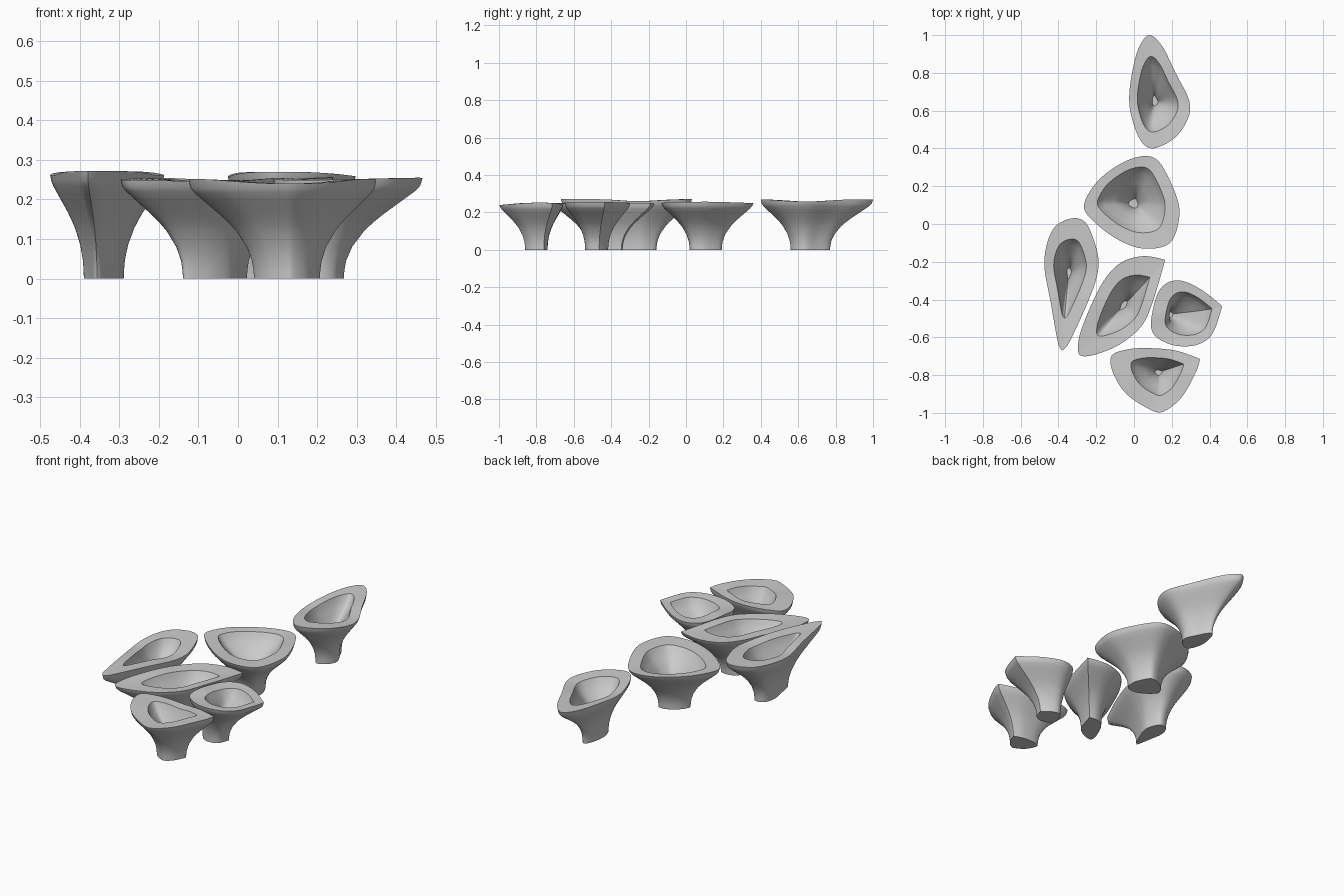
import bpy, bmesh, math
from mathutils import Vector

cube = bpy.data.objects.get("Cube")
if cube:
    bpy.data.objects.remove(cube)

grey = bpy.data.materials.new("light_grey")
grey.use_nodes = True
color = (0.6, 0.6, 0.6, 1)
grey.diffuse_color = color
grey.node_tree.nodes["Principled BSDF"].inputs["Base Color"].default_value = color

STEPS = 7
# flared outer wall: (scale, height) from the foot up to the lip
OUTER = [(.35, 0), (.355, .02), (.37, .045), (.42, .08), (.52, .12), (.59, .14),
         (.67, .16), (.76, .18), (.85, .2), (.94, .22), (.98, .233)]
# funnel inside: (scale of the opening, height) from the opening down
INNER = [(.92, .225), (.8, .2), (.53, .16), (.32, .12), (.2, .085), (.14, .06)]


def closed_curve(points, corners):
    """Smooth closed outline through the points, creased at the corners."""
    pts = [Vector(p) / 100 for p in points]
    n = len(pts)
    tangents = [Vector((0, 0)) if i in corners else (pts[(i + 1) % n] - pts[i - 1]) / 2
                for i in range(n)]
    out = []
    for i in range(n):
        j = (i + 1) % n
        chord = (pts[j] - pts[i]).length
        a, b = (t.normalized() * min(t.length, chord * 1.1) for t in (tangents[i], tangents[j]))
        for k in range(STEPS):
            t = k / STEPS
            h = t * t * (3 - 2 * t)
            out.append(pts[i] * (1 - h) + pts[j] * h
                       + a * (t * (1 - t) ** 2) - b * (t * t * (1 - t)))
    return out


def vessel(name, points, foot, mouth, opening, height, wave=.004, corners=()):
    outline = closed_curve(points, corners)
    foot, mouth = Vector(foot) / 100, Vector(mouth) / 100
    stretch = height / .25
    rings = [(foot, s, z * stretch, 0) for s, z in OUTER]
    rings += [(foot, 1, height, 1), (mouth, opening, height - .004, 1)]
    for s, z in INNER:
        centre = foot.lerp(mouth, min(1, s))
        rings.append((centre, opening * s, z * stretch, s * .5))

    bm = bmesh.new()
    loops = []
    for centre, s, z, ripple in rings:
        loop = []
        for p in outline:
            d = p - foot
            lift = wave * ripple * math.cos(2 * math.atan2(d.y, d.x))
            q = centre + (p - centre) * s
            loop.append(bm.verts.new((q.x, q.y, z + lift)))
        loops.append(loop)
    n = len(outline)
    for low, high in zip(loops, loops[1:]):
        for i in range(n):
            j = (i + 1) % n
            bm.faces.new((low[i], low[j], high[j], high[i]))
    bm.faces.new(loops[0])
    bm.faces.new(loops[-1])
    bmesh.ops.recalc_face_normals(bm, faces=bm.faces)
    mesh = bpy.data.meshes.new(name)
    bm.to_mesh(mesh)
    bm.free()
    mesh.materials.append(grey)
    obj = bpy.data.objects.new(name, mesh)
    bpy.context.collection.objects.link(obj)
    bpy.ops.object.select_all(action="DESELECT")
    obj.select_set(True)
    bpy.context.view_layer.objects.active = obj
    bpy.ops.object.shade_smooth_by_angle(angle=math.radians(35))


# outlines run around each lip, in hundredths of a unit
vessel("back_vessel",
       [(8, 100), (15, 94), (22, 80), (29, 66), (29, 57), (22, 46), (10, 40),
        (3, 45), (-2, 60), (-2, 74), (2, 92)],
       (11, 64.6), (10.5, 66), .67, .264, -.006)
vessel("middle_vessel",
       [(7, 36), (14, 32), (22, 16), (24, 4), (19, -10), (5, -13), (-9, -8),
        (-22, 2), (-26.5, 10), (-19, 23), (-5, 33)],
       (0, 10), (-2, 16), .71, .253)
vessel("right_vessel",
       [(-33, 3), (-25, 0), (-19, -17), (-20, -29), (-26, -45), (-35, -64), (-38, -67),
        (-40, -64), (-44, -42), (-47.5, -20), (-43, -3)],
       (-34.4, -26), (-35, -24.5), .6, .266, -.006, {6})
vessel("centre_vessel",
       [(16.5, -19), (10, -41), (4, -54), (-8, -64), (-22, -69.5), (-29, -69),
        (-29, -60), (-24, -46), (-16, -30), (-7, -20.5), (5, -17)],
       (-5.4, -43), (-4.3, -42.6), .61, .25, .004, {0})
vessel("left_vessel",
       [(46.7, -43.5), (43, -55), (39, -61), (31, -64.5), (20, -64), (11, -59),
        (9, -52), (12, -38), (17, -31.5), (25, -30), (36, -35)],
       (16, -48), (31, -47.6), .66, .252, .003, {0})
vessel("front_vessel",
       [(35, -71.5), (33, -78), (25, -92), (15, -99.5), (8, -98), (-4, -90),
        (-11, -79), (-12, -70), (-4, -66.5), (7, -65.7), (22, -67)],
       (13, -78.5), (13.9, -78), .59, .246, .006, {0})
